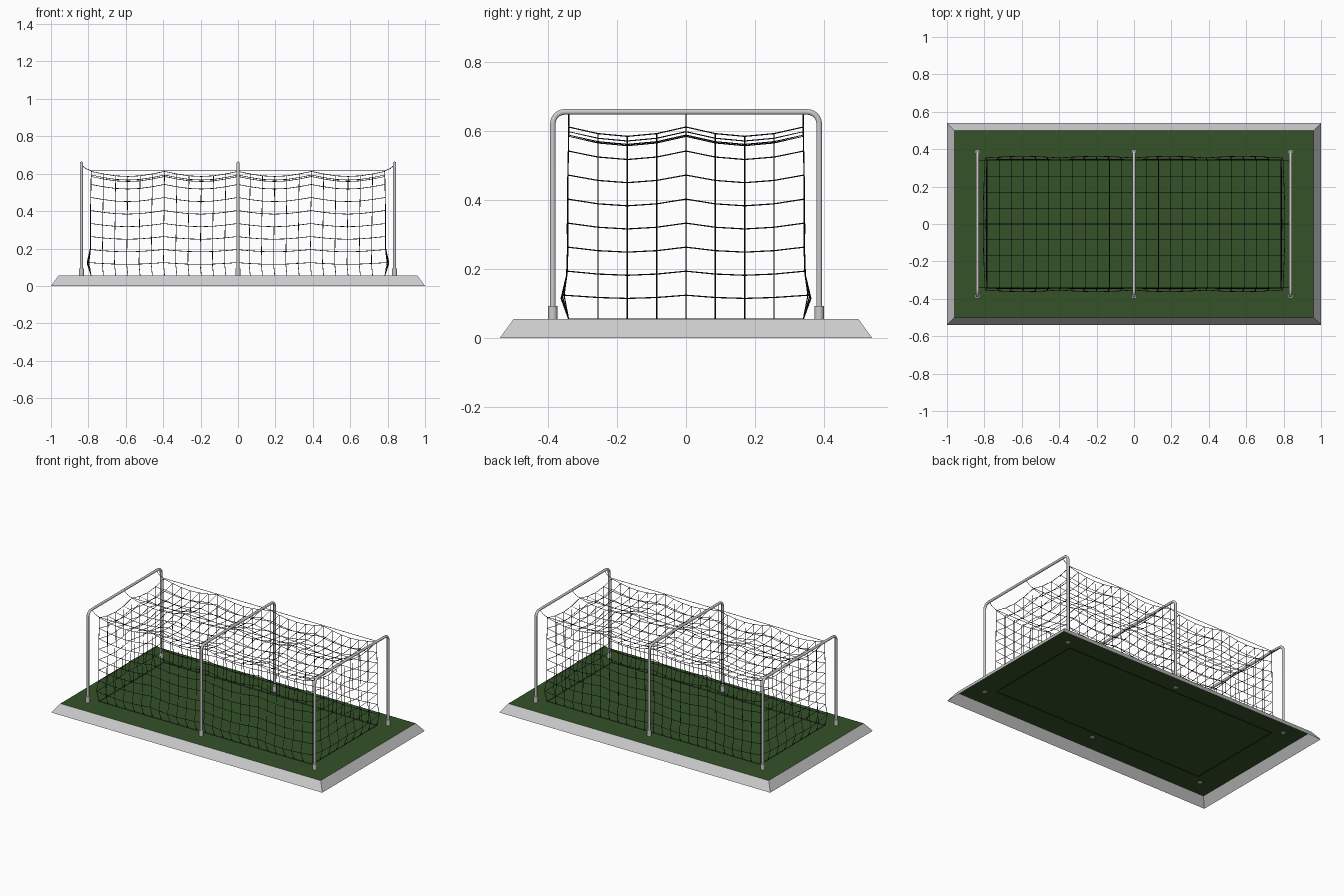
import bpy, bmesh, math

if "Cube" in bpy.data.objects:
    bpy.data.objects.remove(bpy.data.objects["Cube"])

HX, HY, Z0, ZT = 0.785, 0.34, 0.055, 0.612   # net box
NX, NY, NZ = 24, 8, 8                        # net cells


def material(name, rgb):
    m = bpy.data.materials.new(name)
    m.diffuse_color = (*rgb, 1)
    m.use_nodes = True
    m.node_tree.nodes["Principled BSDF"].inputs["Base Color"].default_value = m.diffuse_color
    return m


GREEN = material("turf_green", (0.035, 0.085, 0.022))
BLACK = material("net_black", (0.01, 0.01, 0.01))


def mesh_object(name, verts, faces, mat=None):
    me = bpy.data.meshes.new(name)
    me.from_pydata(verts, [], faces)
    ob = bpy.data.objects.new(name, me)
    bpy.context.collection.objects.link(ob)
    if mat:
        me.materials.append(mat)
    return ob


def tubes(name, paths, radius, res, mat=None, caps=True):
    cu = bpy.data.curves.new(name, "CURVE")
    cu.dimensions = "3D"
    cu.bevel_depth, cu.bevel_resolution = radius, res
    cu.use_fill_caps = caps
    for path, cyclic in paths:
        sp = cu.splines.new("POLY")
        sp.points.add(len(path) - 1)
        for p, co in zip(sp.points, path):
            p.co = (*co, 1)
        sp.use_cyclic_u = cyclic
        sp.use_smooth = res > 0
    ob = bpy.data.objects.new(name, cu)
    bpy.context.collection.objects.link(ob)
    if mat:
        cu.materials.append(mat)
    return ob


# Sloped border, open underneath, and the turf
def rect(x, y, z):
    return [(-x, -y, z), (x, -y, z), (x, y, z), (-x, y, z)]


mesh_object("base_border", rect(1, 0.54, 0) + rect(0.96, 0.5, Z0),
            [(i, (i + 1) % 4, (i + 1) % 4 + 4, i + 4) for i in range(4)])
mesh_object("turf", rect(0.96, 0.5, Z0), [(0, 1, 2, 3)], GREEN)

# Three bent tube hoops with foot sleeves
PX, PY, PZ, R = 0.837, 0.386, 0.656, 0.035
for label, x in (("left", -PX), ("middle", 0), ("right", PX)):
    arc = [(PY - R + R * math.cos(a), PZ - R + R * math.sin(a))
           for a in (math.pi / 2 * i / 6 for i in range(7))]
    half = [(PY, 0.053)] + arc
    path = [(x, y, z) for y, z in half] + [(x, -y, z) for y, z in reversed(half)]
    tubes("hoop_" + label, [(path, False)], 0.0085, 3)
    for side in (-1, 1):
        bpy.ops.mesh.primitive_cylinder_add(vertices=16, radius=0.0135, depth=0.04,
                                            location=(x, side * PY, 0.073))
        bpy.context.object.name = "foot_sleeve_" + label
        bpy.ops.object.shade_smooth_by_angle()


# Net: sagging cloth sampled on a box grid
def wave(i, period):
    return abs(math.sin(math.pi * i / period))


def knot(i, j, k):
    x = HX * (2 * i / NX - 1)
    y = HY * (2 * j / NY - 1)
    t = k / NZ
    sag = 0.027 * wave(i, 6) + 0.027 * wave(j, 4)
    z = Z0 + (ZT - Z0) * t - sag * (0.25 + 0.75 * t) * (k > 0)
    # slack cloth bulges outward just above the ground
    bulge = {1: 0.022, 2: 0.006}.get(k, 0.004 * math.sin(math.pi * t))
    if i in (0, NX):
        x += math.copysign(bulge * (0.5 + 0.5 * wave(j, NY)), x)
    elif k:
        x -= 0.007 * (1 - t)
    if j in (0, NY):
        y += math.copysign(bulge * (0.6 + 0.4 * wave(i, 6)), y)
    return (x, y, z)


strands = []
for i in range(NX + 1):          # across: up front, over, down back
    idx = ([(i, 0, k) for k in range(NZ)] + [(i, j, NZ) for j in range(NY + 1)]
           + [(i, NY, k) for k in reversed(range(NZ))])
    strands.append(([knot(*n) for n in idx], False))
for j in range(1, NY):           # lengthwise: up one end, over, down the other
    idx = ([(0, j, k) for k in range(NZ)] + [(i, j, NZ) for i in range(NX + 1)]
           + [(NX, j, k) for k in reversed(range(NZ))])
    strands.append(([knot(*n) for n in idx], False))
for k in range(NZ + 1):          # level rings round the walls
    idx = ([(i, 0, k) for i in range(NX)] + [(NX, j, k) for j in range(NY)]
           + [(i, NY, k) for i in range(NX, 0, -1)] + [(0, j, k) for j in range(NY, 0, -1)])
    strands.append(([knot(*n) for n in idx], True))
tubes("net", strands, 0.0017, 0, BLACK)

# Support ropes strung between the hoops, with hangers on the middle one
ropes = []
for y in (-HY, 0, HY):
    end = [(PX, 0.648), (0.815, 0.628), (HX, 0.616)]
    ropes.append(([(-x, y, z) for x, z in end] + [(x, y, z) for x, z in reversed(end)], False))
    ropes.append(([(0, y, 0.65), (0, y, 0.614)], False))
tubes("support_ropes", ropes, 0.0018, 0, BLACK)
